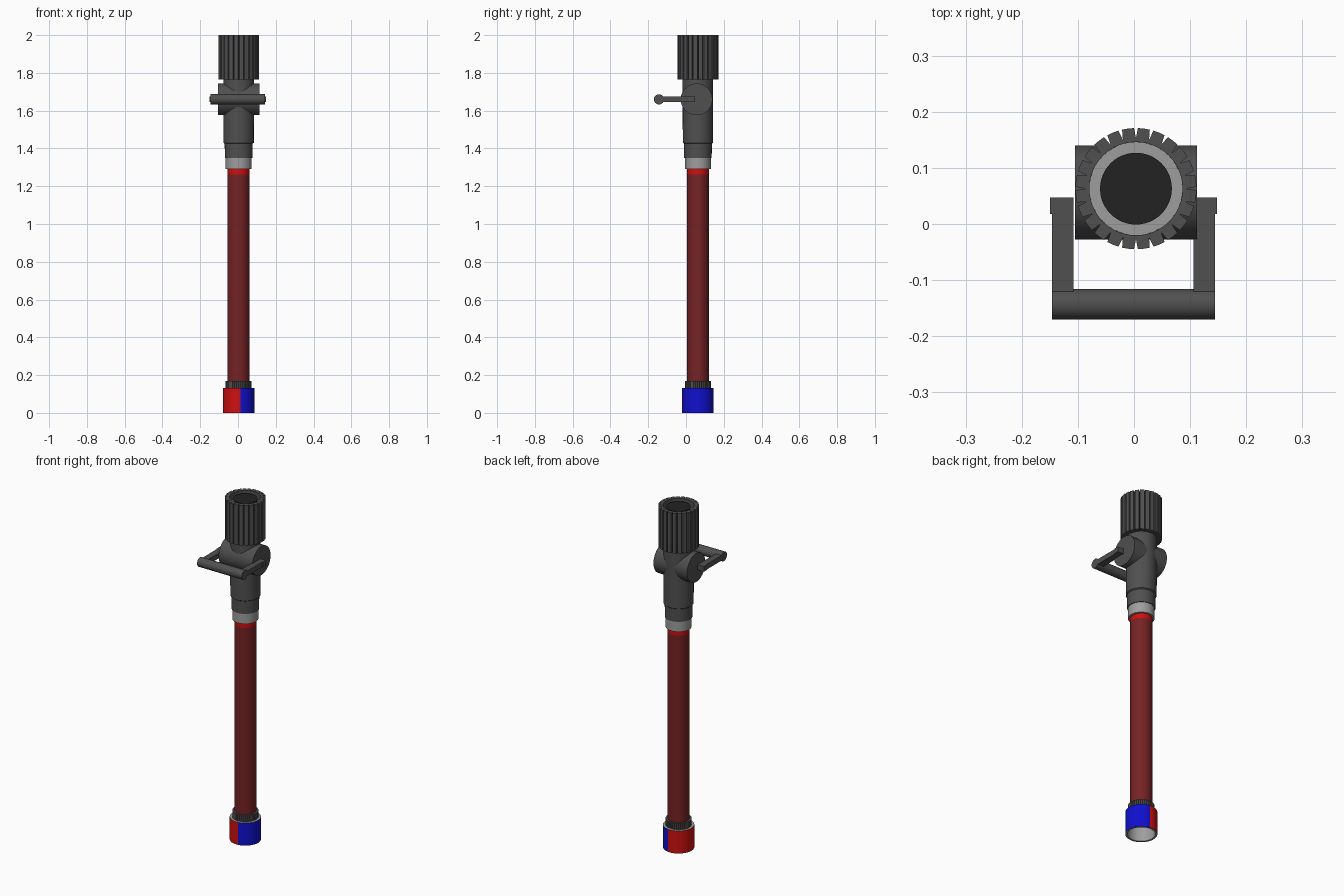
import bpy, bmesh
from math import sin, cos, pi, radians
from mathutils import Matrix, Vector

if "Cube" in bpy.data.objects:
    bpy.data.objects.remove(bpy.data.objects["Cube"])

CX, CY = 0.0035, 0.063          # axis of the hose
VALVE_Z = 1.66                  # height of the valve barrel and handle


def material(name, r, g, b):
    m = bpy.data.materials.new(name)
    m.use_nodes = True
    m.diffuse_color = (r, g, b, 1)
    m.node_tree.nodes["Principled BSDF"].inputs["Base Color"].default_value = (r, g, b, 1)
    return m


dark_grey = material("dark grey", 0.08, 0.08, 0.08)
black = material("black rubber", 0.016, 0.016, 0.016)
light_grey = material("light grey metal", 0.34, 0.34, 0.34)
hose_red = material("hose red", 0.18, 0.016, 0.018)
bright_red = material("bright red", 0.62, 0.005, 0.005)
blue = material("blue", 0.005, 0.005, 0.62)


def finish(name, bm, mats, location):
    bmesh.ops.remove_doubles(bm, verts=bm.verts, dist=1e-5)
    bmesh.ops.recalc_face_normals(bm, faces=bm.faces)
    mesh = bpy.data.meshes.new(name)
    bm.to_mesh(mesh)
    bm.free()
    for m in mats:
        mesh.materials.append(m)
    obj = bpy.data.objects.new(name, mesh)
    obj.location = location
    bpy.context.collection.objects.link(obj)
    bpy.ops.object.select_all(action='DESELECT')
    obj.select_set(True)
    bpy.context.view_layer.objects.active = obj
    bpy.ops.object.shade_smooth_by_angle(angle=radians(30))
    return obj


def lathe(name, profile, mat, steps=48):
    """Spin (radius, height) points around the hose axis."""
    bm = bmesh.new()
    vs = [bm.verts.new((r, 0, z)) for r, z in profile]
    edges = [bm.edges.new(pair) for pair in zip(vs, vs[1:])]
    bmesh.ops.spin(bm, geom=vs + edges, cent=(0, 0, 0), axis=(0, 0, 1),
                   angle=2 * pi, steps=steps)
    return finish(name, bm, [mat], (CX, CY, 0))


def cylinder_x(name, radius, length, y, z, mat, x=CX, segments=48):
    """Solid cylinder lying along x."""
    bm = bmesh.new()
    bmesh.ops.create_cone(bm, cap_ends=True, segments=segments, radius1=radius,
                          radius2=radius, depth=length,
                          matrix=Matrix.Rotation(pi / 2, 4, 'Y'))
    return finish(name, bm, [mat], (x, y, z))


def box(name, size, location, mat):
    bm = bmesh.new()
    bmesh.ops.create_cube(bm, size=1)
    bmesh.ops.scale(bm, vec=size, verts=bm.verts)
    return finish(name, bm, [mat], location)


def toothed_sleeve(name, outer, notch, inner, z0, z1, teeth, mat):
    """Tube whose outside is cut by narrow V grooves."""
    bm = bmesh.new()
    pitch = 2 * pi / teeth
    spots = []
    for i in range(teeth):
        a = i * pitch
        spots.append((a, notch))
        spots += [(a + pitch * f, outer) for f in (0.12, 0.5, 0.88)]

    def ring(z, hollow):
        return [bm.verts.new((cos(a) * (inner if hollow else r),
                              sin(a) * (inner if hollow else r), z)) for a, r in spots]

    rings = [ring(z0, True), ring(z0, False), ring(z1, False), ring(z1, True)]
    for a, b in zip(rings, rings[1:] + rings[:1]):
        for i in range(len(spots)):
            j = (i + 1) % len(spots)
            bm.faces.new((a[i], a[j], b[j], b[i]))
    return finish(name, bm, [mat], (CX, CY, 0))


# Base cap: hollow cup, blue on the left half and red on the right, grey inside
base = lathe("base_cap", [(0, 0.11), (0.072, 0.11), (0.072, 0), (0.083, 0),
                          (0.083, 0.132), (0, 0.132)], bright_red)
base.data.materials.append(blue)
base.data.materials.append(light_grey)
for face in base.data.polygons:
    c = face.center
    if Vector((c.x, c.y)).length < 0.08:
        face.material_index = 2
    elif c.x > 0.01:
        face.material_index = 1

# Knurled lower collar
toothed_sleeve("lower_collar", 0.069, 0.066, 0.05, 0.13, 0.17, 40, dark_grey)

# Hose with its bright upper band
lathe("hose", [(0, 0.13), (0.058, 0.13), (0.058, 1.262), (0, 1.262)], hose_red)
lathe("hose_band", [(0, 1.262), (0.058, 1.262), (0.058, 1.295), (0, 1.295)], bright_red)

# Metal collar under the valve
lathe("upper_collar", [(0, 1.29), (0.069, 1.29), (0.069, 1.355), (0, 1.355)], light_grey)

# Valve body and its cross barrel
lathe("valve_body", [(0, 1.35), (0.073, 1.35), (0.074, 1.425), (0.08, 1.43),
                     (0.081, 1.775), (0, 1.775)], dark_grey)
cylinder_x("valve_barrel", 0.084, 0.218, 0.056, VALVE_Z, dark_grey)

# Handle: grip bar, two arms and pivot lugs
cylinder_x("handle_grip", 0.027, 0.29, -0.143, VALVE_Z, dark_grey, x=-0.001, segments=32)
for side, label in ((1, "left"), (-1, "right")):
    box("handle_arm_" + label, (0.038, 0.18, 0.03),
        (side * 0.126 - 0.001, -0.043, VALVE_Z), dark_grey)
    box("handle_lug_" + label, (0.042, 0.03, 0.03),
        (side * 0.128 - 0.001, 0.0325, VALVE_Z), dark_grey)

# Ribbed nozzle knob with floor, recessed ring and core
toothed_sleeve("nozzle_knob", 0.108, 0.09, 0.083, 1.766, 2.0, 24, dark_grey)
lathe("knob_floor", [(0, 1.767), (0.085, 1.767), (0.085, 1.79), (0, 1.79)], dark_grey)
lathe("nozzle_ring", [(0, 1.94), (0.083, 1.94), (0.083, 1.96), (0, 1.96)], light_grey)
lathe("nozzle_core", [(0, 1.95), (0.064, 1.95), (0.064, 1.992), (0, 1.992)], black)
